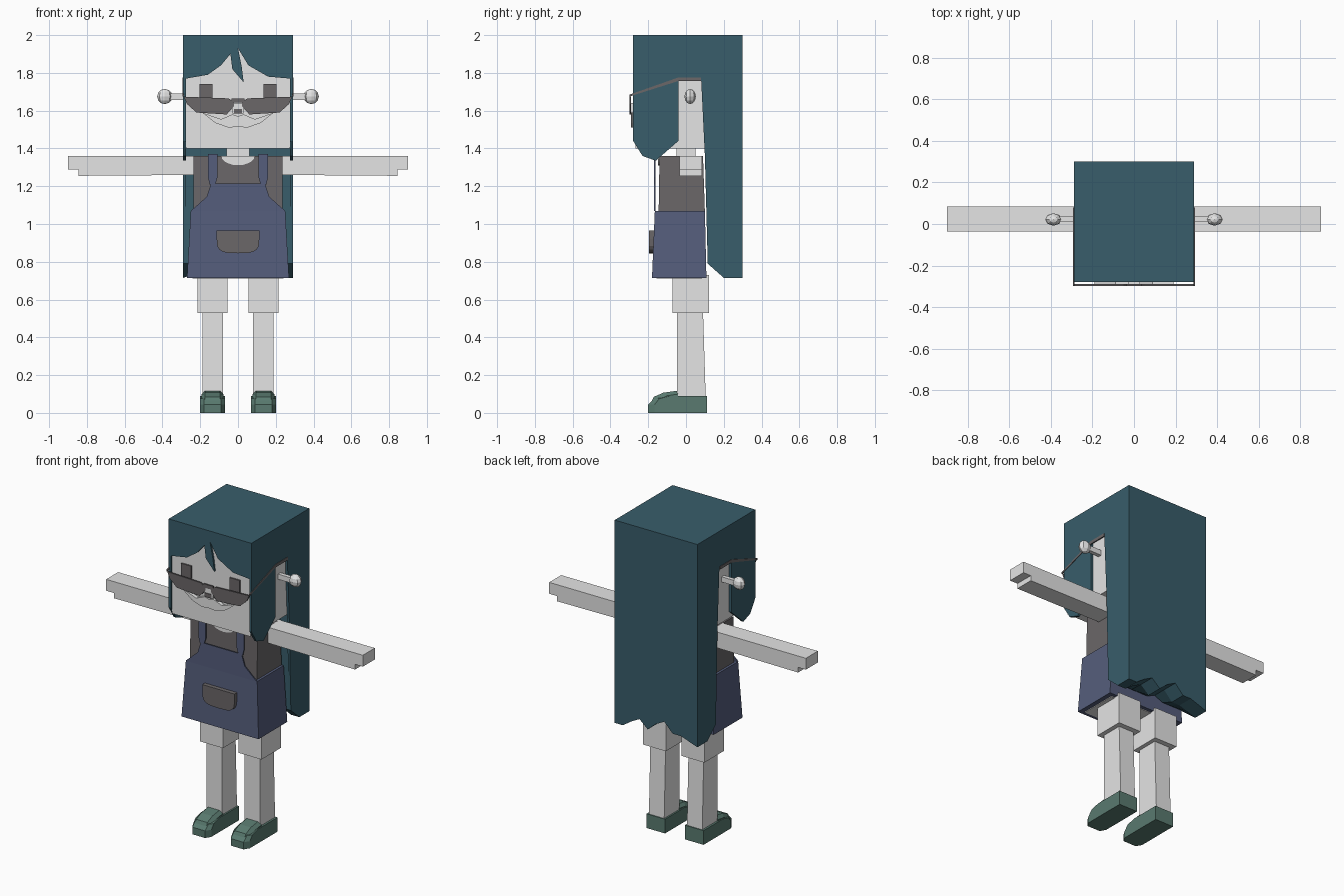
import bpy
import bmesh
import math
from mathutils import Matrix

if "Cube" in bpy.data.objects:
    bpy.data.objects.remove(bpy.data.objects["Cube"], do_unlink=True)


def material(name, red, green, blue):
    mat = bpy.data.materials.new(name)
    mat.use_nodes = True
    mat.diffuse_color = (red, green, blue, 1)
    shader = mat.node_tree.nodes["Principled BSDF"]
    shader.inputs["Base Color"].default_value = mat.diffuse_color
    return mat


skin = material("pale skin", .78, .78, .78)
teal = material("teal hair", .04, .11, .145)
denim = material("denim blue", .09, .11, .2)
grey = material("dark grey", .145, .135, .14)
green = material("shoe green", .1, .195, .16)

# Shared levels of the figure
top, chin, shoulder, waist, hem = 2, 1.4, 1.36, 1.07, .715
wide, front, back = .29, -.28, .3
cheek = wide - .015
nape = .115
face = front + .012
bib_front = -.169


def finish(name, bm, mat):
    bmesh.ops.recalc_face_normals(bm, faces=bm.faces)
    mesh = bpy.data.meshes.new(name)
    bm.to_mesh(mesh)
    bm.free()
    mesh.materials.append(mat)
    part = bpy.data.objects.new(name, mesh)
    bpy.context.collection.objects.link(part)


def loft(name, mat, rings, side=1):
    """Join equal-length rings of points and cap both ends."""
    bm = bmesh.new()
    loops = [[bm.verts.new((x * side, y, z)) for x, y, z in ring] for ring in rings]
    for lower, upper in zip(loops, loops[1:]):
        for i in range(len(lower)):
            bm.faces.new((lower[i - 1], lower[i], upper[i], upper[i - 1]))
    bm.faces.new(loops[0])
    bm.faces.new(loops[-1])
    finish(name, bm, mat)


def front_plate(name, mat, outline, y, depth, side=1):
    """Push an outline drawn in x and z backwards by a depth."""
    loft(name, mat, [[(x, d, z) for x, z in outline] for d in (y, y + depth)], side)


def side_plate(name, mat, outline, x, depth, side=1):
    """Push an outline drawn in y and z outwards by a depth."""
    loft(name, mat, [[(d, y, z) for y, z in outline] for d in (x, x + depth)], side)


def rect(xs, ys, z):
    (left, right), (near, far) = xs, ys
    return [(left, near, z), (right, near, z), (right, far, z), (left, far, z)]


def box(name, mat, xs, ys, zs, side=1):
    loft(name, mat, [rect(xs, ys, z) for z in zs], side)


def span(half):
    return (-half, half)


def mirrored(half):
    return half + [(-x, z) for x, z in reversed(half) if x > 0]


def bowl(width, upper, depth, squareness):
    """Right half of a rounded bowl, from its lowest point to its rim."""
    angles = [math.pi / 2 * i / 5 for i in range(6)]
    return [(width * math.sin(a) ** squareness, upper - depth * max(math.cos(a), 0) ** squareness)
            for a in angles]


# Head and neck
box("head", skin, span(cheek), (face, nape), (chin, 1.965))
box("neck", skin, span(.06), span(.05), (shoulder, chin))

# Hair: crown, fringe and back fall with a ragged hem
box("hair_crown", teal, span(cheek), (face, nape), (1.965, top))
fringe = [(-cheek, top), (-cheek, 1.77), (-.16, 1.79), (-.09, 1.84), (-.04, 1.9), (-.03, 1.82),
          (.03, 1.75), (.02, 1.83), (0, 1.93), (.055, 1.84), (.16, 1.78), (cheek, 1.77),
          (cheek, top)]
front_plate("hair_fringe", teal, fringe, front, face - front)
lifts = [0, 0, .04, .07, .02, .07, .1, .04, .04, .02, 0]
step = 2 * wide / (len(lifts) - 1)
fall = [(wide - i * step, hem + lift) for i, lift in enumerate(lifts)]
fall += [(-wide, top), (wide, top)]
loft("hair_back", teal, [[(x, nape, max(z, .79)) for x, z in fall],
                         [(x, .2, z) for x, z in fall],
                         [(x, back, z) for x, z in fall]])

# Torso: shirt, neckline, skirt, bib and pocket
loft("shirt", grey, [rect(span(.235), (-.145, .1), waist - .01),
                     rect(span(.235), (-.14, .09), shoulder)])
front_plate("neckline", skin, mirrored(bowl(.088, shoulder + .001, .05, 1)), -.147, .05)
loft("skirt", denim, [rect(span(.27), (-.18, .108), hem),
                      rect(span(.25), (-.165, .1), waist)])
box("skirt_underside", skin, span(.24), (-.155, .085), (hem - .004, hem + .004))
bib = [(.25, waist), (.215, 1.1), (.165, 1.145), (.143, 1.215)]
front_plate("bib", denim, mirrored(bib), bib_front, .007)
pocket = bowl(.113, .92, .075, .6) + [(.113, .965)]
front_plate("pocket", grey, mirrored(pocket), -.196, .03)

# Nose, moustache and glasses bridge
box("nose", skin, span(.03), (-.295, face), (1.585, 1.64))
box("nose_tip", grey, span(.022), (-.299, -.29), (1.585, 1.61))
moustache = [(0, 1.515), (.05, 1.51), (.12, 1.535), (.19, 1.59), (.09, 1.555), (.03, 1.58), (0, 1.57)]
front_plate("moustache", skin, mirrored(moustache), -wide, .025)
box("glasses_bridge", grey, span(.035), (-.299, -wide), (1.642, 1.665))

# Outlines shared by both sides
side_hair = [(front, top), (nape, top), (nape, .79), (.1, shoulder), (.08, 1.77), (-.04, 1.77),
             (-.04, 1.44), (-.16, 1.335), (-.23, shoulder), (front, 1.44)]
lens = [(.02, 1.645), (.05, 1.665), (.287, 1.674), (.27, 1.635), (.22, 1.59), (.06, 1.58), (.02, 1.625)]
temple = [(-.299, 1.675), (-.04, 1.757), (.08, 1.757), (.08, 1.776), (-.04, 1.776), (-.299, 1.685)]
strap = [(.12, 1.21), (.15, 1.21), (.16, 1.25), (.16, 1.37), (.108, 1.37), (.108, 1.25)]
arm = [(.22, shoulder), (.9, shoulder), (.9, 1.288), (.845, 1.288), (.845, 1.255), (.22, 1.26)]
sole = [(-.2, 0), (.11, 0), (.11, .09), (-.1, .09), (-.17, .075), (-.2, .045)]
toe = [(-.19, .045), (-.17, .085), (-.12, .107), (-.05, .117), (-.05, .045)]


def rounded_shoe(name, outline, inner, outer, height, side):
    """Sweep a side outline across the foot, shrinking it at both edges."""
    def ring(x, reach, rise):
        return [(x, y * reach if y < 0 else y, z * rise) for y, z in outline]
    rim = .02
    loft(name, green, [ring(inner, .83, height), ring(inner + rim, 1, 1),
                       ring(outer - rim, 1, 1), ring(outer, .83, height)], side)


for side, prefix in ((1, "left_"), (-1, "right_")):
    # Side hair with the ear opening
    side_plate(prefix + "side_hair", teal, side_hair, cheek, wide - cheek, side)

    # Ear knob on a stalk
    box(prefix + "ear_stalk", skin, (cheek, .37), (.01, .035), (1.657, 1.69), side)
    bm = bmesh.new()
    place = Matrix.Translation((.388 * side, .022, 1.675)) @ Matrix.Diagonal((1, .75, 1, 1))
    bmesh.ops.create_uvsphere(bm, u_segments=8, v_segments=6, radius=.04, matrix=place)
    finish(prefix + "ear_knob", bm, skin)

    # Eye and sunglasses
    box(prefix + "eye", grey, (.135, .205), (face - .009, face), (1.66, 1.74), side)
    front_plate(prefix + "lens", grey, lens, -.299, .009, side)
    side_plate(prefix + "temple", grey, temple, wide - .004, .007, side)

    # Overall strap and arm with a stepped hand
    front_plate(prefix + "strap", denim, strap, bib_front, .007, side)
    front_plate(prefix + "arm", skin, arm, -.035, .12, side)

    # Leg and shoe
    box(prefix + "upper_leg", skin, (.055, .215), (-.072, .123), (.53, .73), side)
    loft(prefix + "lower_leg", skin, [rect((.08, .187), (-.047, .105), .06),
                                      rect((.08, .187), (-.047, .09), .54)], side)
    rounded_shoe(prefix + "shoe", sole, .07, .2, 1, side)
    rounded_shoe(prefix + "shoe_toe", toe, .076, .194, .85, side)
